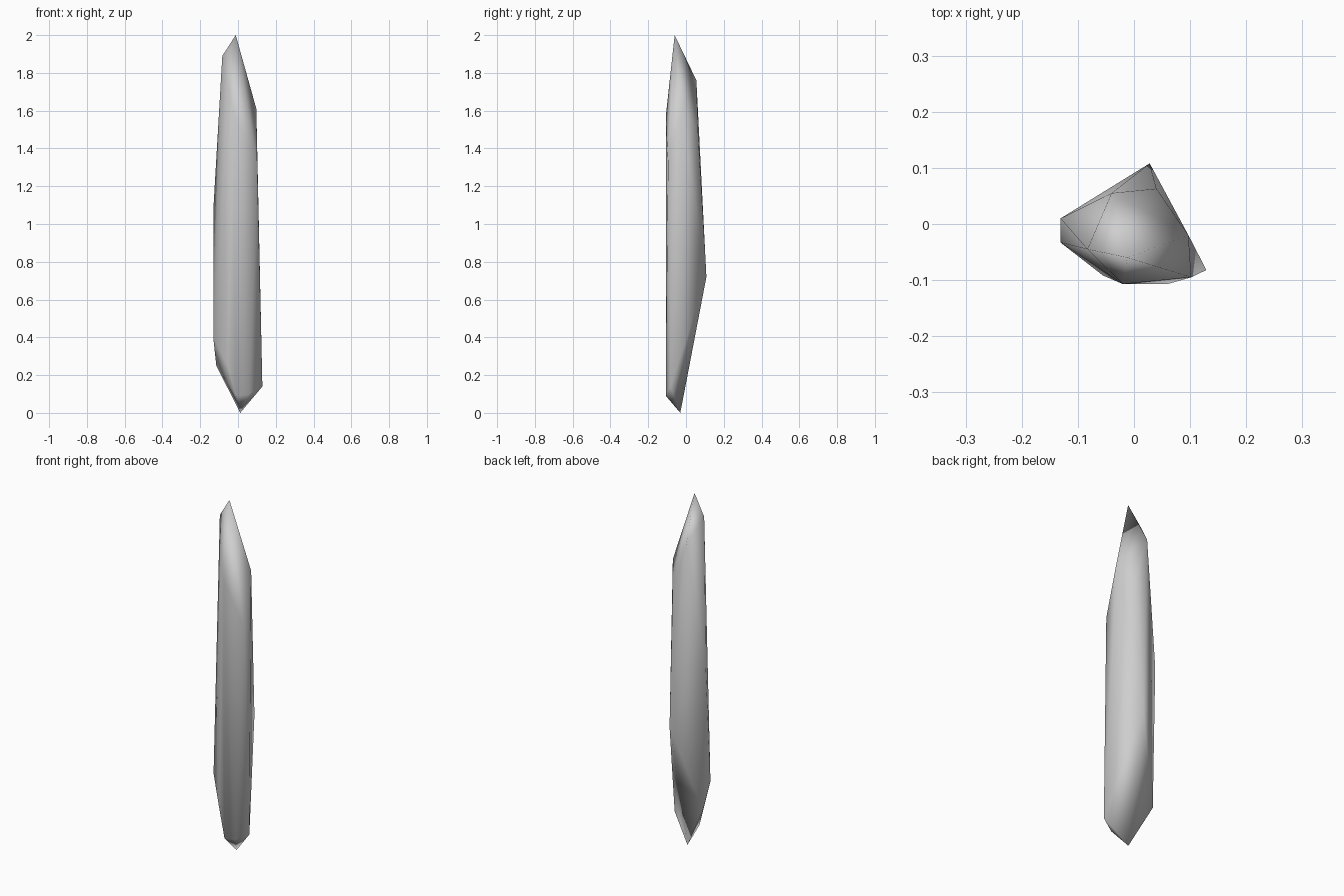
import bpy
import bmesh

cube = bpy.data.objects.get("Cube")
if cube:
    bpy.data.objects.remove(cube, do_unlink=True)

# Grey mineral
grey = bpy.data.materials.new("stone_grey")
grey.use_nodes = True
colour = (0.62, 0.62, 0.62, 1.0)
grey.diffuse_color = colour
for node in grey.node_tree.nodes:
    if node.type == "BSDF_PRINCIPLED":
        node.inputs["Base Color"].default_value = colour

# Corner points of the shard, grouped by where they sit
tips = [(-0.012, -0.06, 2.0), (0.012, -0.03, 0.0)]
upper_corners = [
    (-0.083, -0.045, 1.89),
    (-0.04, 0.055, 1.76),
    (0.04, 0.063, 1.5),
    (0.097, -0.02, 1.61),
    (0.102, -0.095, 1.32),
    (-0.02, -0.107, 1.57),
]
side_corners = [
    (-0.131, 0.01, 1.07),
    (-0.131, -0.033, 0.4),
    (0.028, 0.108, 0.72),
]
lower_corners = [
    (-0.115, 0.01, 0.25),
    (-0.055, -0.092, 0.25),
    (-0.01, -0.107, 0.09),
    (0.06, -0.107, 0.1),
    (0.129, -0.082, 0.14),
]

# Shard body: the tight skin around the corners
bm = bmesh.new()
for corner in tips + upper_corners + side_corners + lower_corners:
    bm.verts.new(corner)
hull = bmesh.ops.convex_hull(bm, input=bm.verts[:])
loose = [v for v in bm.verts if not v.link_faces]
bmesh.ops.delete(bm, geom=loose, context="VERTS")
bmesh.ops.recalc_face_normals(bm, faces=bm.faces[:])
for face in bm.faces:
    face.smooth = True

mesh = bpy.data.meshes.new("crystal_shard")
bm.to_mesh(mesh)
bm.free()
mesh.materials.append(grey)
shard = bpy.data.objects.new("crystal_shard", mesh)
bpy.context.collection.objects.link(shard)
